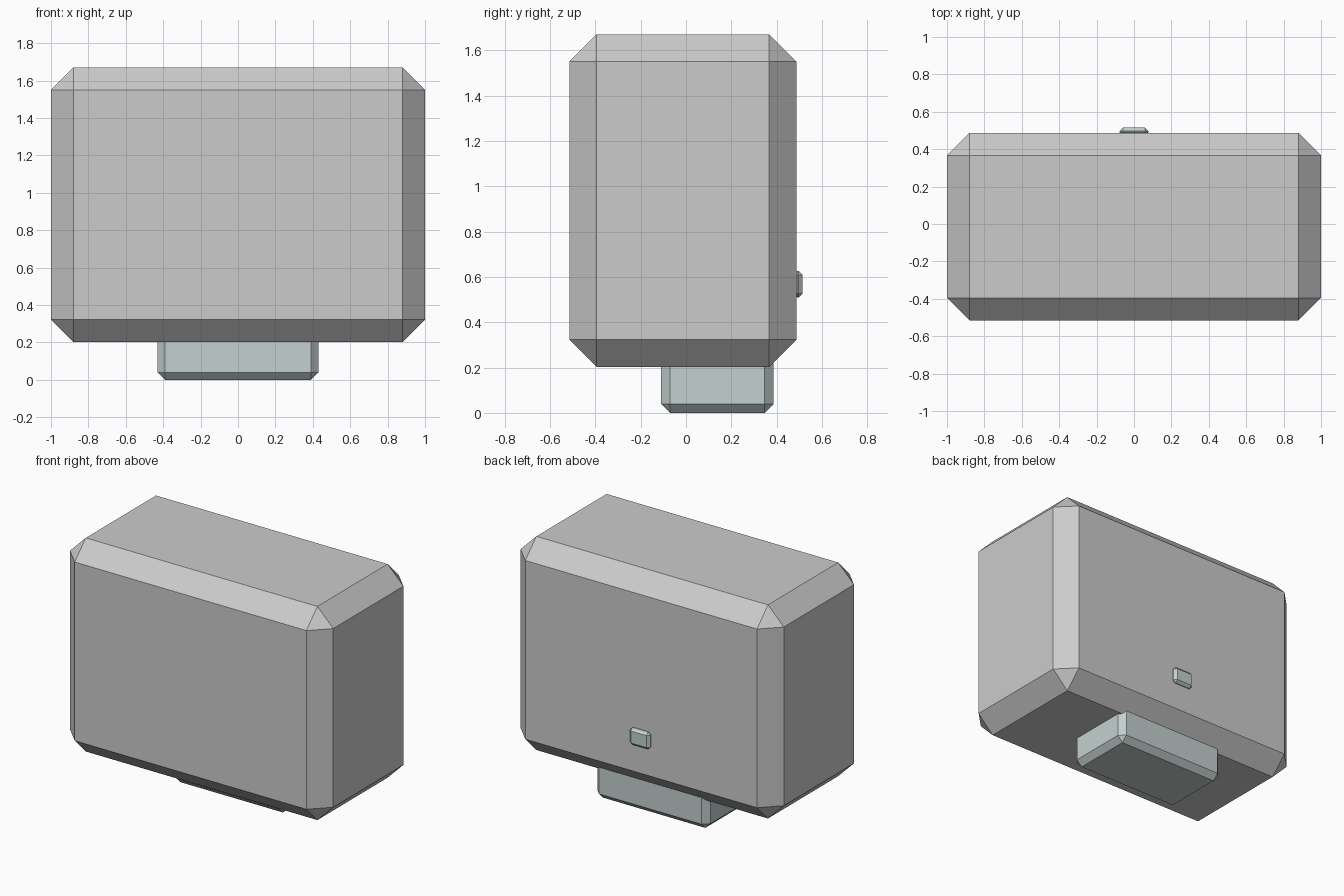
import bpy
import bmesh

if "Cube" in bpy.data.objects:
    bpy.data.objects.remove(bpy.data.objects["Cube"])


def chamfered_box(name, lo, hi, chamfer, material=None):
    """Box between two corners with every edge cut by a flat chamfer."""
    bm = bmesh.new()
    bmesh.ops.create_cube(bm, size=1)
    for v in bm.verts:
        v.co = [(a + b) / 2 + c * (b - a) for a, b, c in zip(lo, hi, v.co)]
    bmesh.ops.bevel(bm, geom=bm.edges[:], offset=chamfer, offset_type='OFFSET',
                    segments=1, profile=0.5, affect='EDGES')
    mesh = bpy.data.meshes.new(name)
    bm.to_mesh(mesh)
    bm.free()
    if material:
        mesh.materials.append(material)
    obj = bpy.data.objects.new(name, mesh)
    bpy.context.collection.objects.link(obj)
    return obj


teal_grey = bpy.data.materials.new("teal_grey")
teal_grey.diffuse_color = (0.55, 0.63, 0.62, 1)
teal_grey.use_nodes = True
teal_grey.node_tree.nodes["Principled BSDF"].inputs["Base Color"].default_value = teal_grey.diffuse_color

# Main housing
chamfered_box("body", (-1, -0.515, 0.203), (1, 0.487, 1.67), 0.12)

# Plug block underneath, set towards the back
chamfered_box("base_plug", (-0.43, -0.11, 0), (0.43, 0.387, 0.32), 0.04, teal_grey)

# Small button on the back face
chamfered_box("back_button", (-0.077, 0.473, 0.509), (0.077, 0.515, 0.627), 0.018, teal_grey)
